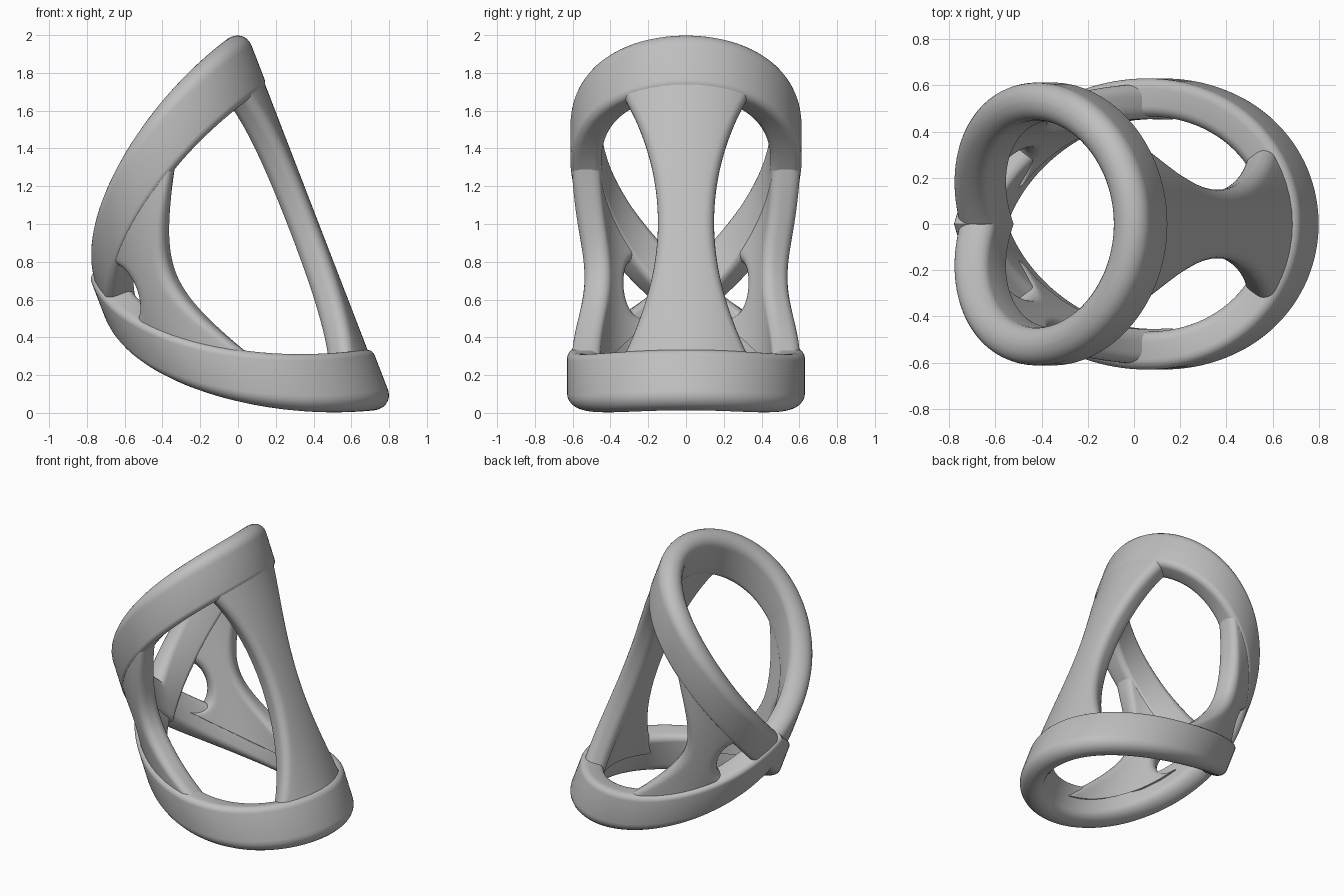
import bpy, bmesh
from math import sin, cos, pi, radians, sqrt
from mathutils import Vector

cube = bpy.data.objects.get("Cube")
if cube:
    bpy.data.objects.remove(cube)

grey = bpy.data.materials.new("plain grey")
grey.use_nodes = True
grey.diffuse_color = (0.52, 0.52, 0.52, 1)
grey.node_tree.nodes["Principled BSDF"].inputs["Base Color"].default_value = grey.diffuse_color

# Everything lies on a leaning tube: angle 0 faces +x, height runs along the axis
LEAN = 0.36
AXIS = Vector((-LEAN, 0, sqrt(1 - LEAN ** 2)))
OUT = Vector((AXIS.z, 0, LEAN))
SIDE = Vector((0, 1, 0))
MID = 0.81


def tube(angle, radius, height):
    return OUT * (0.155 + radius * cos(angle)) + SIDE * radius * sin(angle) + AXIS * height


def wave(angle):
    """Distance of a loop's centreline from the crossing level."""
    return 0.9 * abs(cos(angle / 2)) + 0.04 * sin(angle) ** 2


def rounded(half_w, half_h, r_low, r_high, steps=6):
    """Rounded rectangle outline, with its own corner radius below and above."""
    points = []
    for k, (sx, sy) in enumerate(((1, 1), (-1, 1), (-1, -1), (1, -1))):
        r = r_high if sy > 0 else r_low
        for i in range(steps + 1):
            a = (k + i / steps) * pi / 2
            points.append((sx * (half_w - r) + r * cos(a), sy * (half_h - r) + r * sin(a)))
    return points


def skin(name, rows, closed):
    """Join a series of closed outlines into one smooth object."""
    bm = bmesh.new()
    rings = [[bm.verts.new(p) for p in row] for row in rows]
    n = len(rings[0])
    for i in range(len(rings) if closed else len(rings) - 1):
        a, b = rings[i], rings[(i + 1) % len(rings)]
        for j in range(n):
            k = (j + 1) % n
            bm.faces.new((a[j], a[k], b[k], b[j]))
    if not closed:
        bm.faces.new(rings[0])
        bm.faces.new(rings[-1])
    bmesh.ops.recalc_face_normals(bm, faces=bm.faces)
    mesh = bpy.data.meshes.new(name)
    bm.to_mesh(mesh)
    bm.free()
    mesh.materials.append(grey)
    obj = bpy.data.objects.new(name, mesh)
    bpy.context.collection.objects.link(obj)
    bpy.ops.object.select_all(action="DESELECT")
    obj.select_set(True)
    bpy.context.view_layer.objects.active = obj
    bpy.ops.object.shade_smooth_by_angle(angle=radians(35))
    return obj


def loop_band(name, sign, outer):
    section = rounded(0.082, 0.16, 0.045, 0.078)
    rows = []
    for i in range(128):
        angle = 2 * pi * i / 128
        rows.append([tube(angle, outer - 0.082 + dr, MID + sign * (wave(angle) + dh))
                     for dr, dh in section])
    skin(name, rows, True)


def strut(name, edges):
    """Hourglass strut; edges(v) gives its two edge angles from v = -1 to 1."""
    rows = []
    for i in range(41):
        v = -0.96 + 1.92 * i / 40
        low, high = edges(v)
        centre, half = (low + high) / 2, (high - low) / 2
        mid_r = 0.53
        row = []
        for du, dr in rounded(half * mid_r, 0.075, 0.055, 0.055):
            # split the long faces so that they follow the tube
            row.append((du, dr))
        full = []
        for a, b in zip(row, row[1:] + row[:1]):
            cuts = 10 if abs(a[1] - b[1]) < 1e-6 else 1
            full += [(a[0] + (b[0] - a[0]) * k / cuts, a[1]) for k in range(cuts)]
        points = []
        for du, dr in full:
            angle = centre + du / mid_r
            points.append(tube(angle, mid_r + dr, MID + v * wave(angle)))
        rows.append(points)
    skin(name, rows, False)


def panel_edges(v):
    half = 0.27 + 0.33 * (v / 0.82) ** 2
    return -half, half


def side_edges(v):
    return radians(113 - 23 * (v / 0.77) ** 2), radians(137 + 10 * (v / 0.6) ** 2)


def mirrored_edges(v):
    low, high = side_edges(v)
    return -high, -low


# Two loops that cross at the -x side
loop_band("upper_loop", 1, 0.612)
loop_band("lower_loop", -1, 0.63)

# Struts between the loops
strut("waisted_panel", panel_edges)
strut("left_side_strut", side_edges)
strut("right_side_strut", mirrored_edges)
